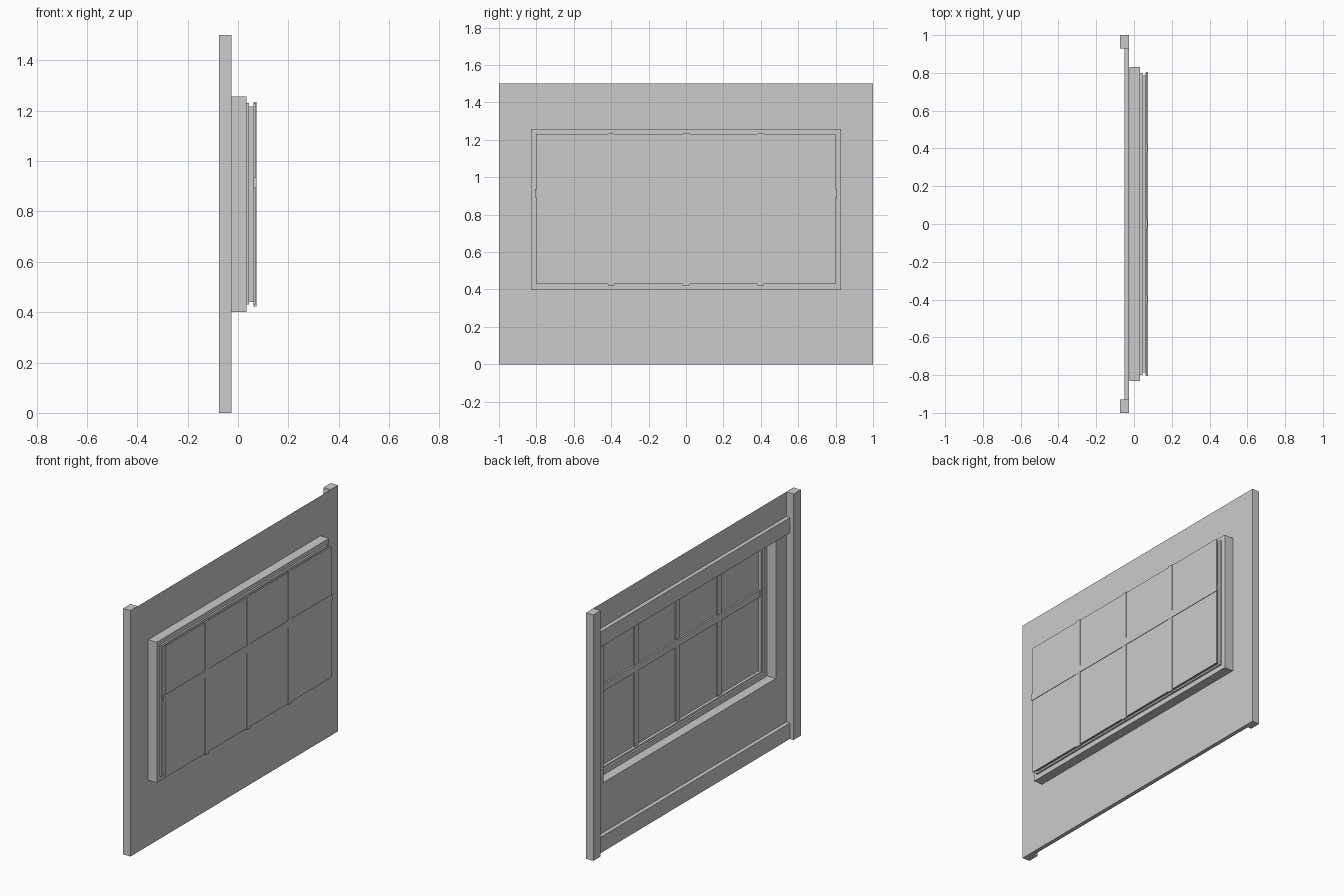
import bpy
import bmesh
from mathutils import Matrix, Vector

cube = bpy.data.objects.get("Cube")
if cube:
    bpy.data.objects.remove(cube, do_unlink=True)

grey = bpy.data.materials.new("plain_grey")
grey.use_nodes = True
grey.diffuse_color = (0.6, 0.6, 0.6, 1)
grey.node_tree.nodes["Principled BSDF"].inputs["Base Color"].default_value = (0.6, 0.6, 0.6, 1)


def finish(name, bm):
    bmesh.ops.recalc_face_normals(bm, faces=bm.faces)
    mesh = bpy.data.meshes.new(name)
    bm.to_mesh(mesh)
    bm.free()
    mesh.materials.append(grey)
    obj = bpy.data.objects.new(name, mesh)
    bpy.context.collection.objects.link(obj)
    return obj


def box(name, x, y, z):
    """Box from (low, high) ranges on each axis."""
    lo, hi = Vector((x[0], y[0], z[0])), Vector((x[1], y[1], z[1]))
    bm = bmesh.new()
    bmesh.ops.create_cube(bm, size=1, matrix=Matrix.Translation((lo + hi) / 2)
                          @ Matrix.Diagonal((hi - lo).to_4d()))
    return finish(name, bm)


def rect_shell(name, loops):
    """Open sheet lofted through rectangles given as (x, half width, bottom, top)."""
    bm = bmesh.new()
    rings = [[bm.verts.new((x, y, z)) for y, z in ((-w, b), (w, b), (w, t), (-w, t))]
             for x, w, b, t in loops]
    for a, b in zip(rings, rings[1:]):
        for i in range(4):
            j = (i + 1) % 4
            bm.faces.new((a[i], a[j], b[j], b[i]))
    obj = finish(name, bm)
    # Lofted outwards, so the sheet faces +x
    if obj.data.polygons[0].normal.x < 0:
        obj.data.flip_normals()
    return obj


FACE = -0.025
OPENING = (0.83, 0.40, 1.257)
SASH = (0.80, 0.43, 1.23)
NECK = (0.785, 0.44, 1.217)

# Wall sheet with its window opening
rect_shell("wall_panel", [(FACE, 1, 0, 1.5), (FACE, *OPENING)])

# Posts and rails behind the sheet
BACK = FACE - 0.0005
for side, s in (("right", -1), ("left", 1)):
    box(side + "_post", (-0.075, BACK), sorted((s * 0.93, s)), (0, 1.5))
box("bottom_rail", (-0.05, BACK), (-0.93, 0.93), (0, 0.097))
box("top_rail", (-0.05, BACK), (-0.93, 0.93), (1.257, 1.35))

# Projecting window surround and stepped sash
rect_shell("window_frame", [(FACE, *OPENING), (0.033, *OPENING), (0.033, *SASH)])
rect_shell("sash", [(0.033, *SASH), (0.044, *SASH), (0.044, *NECK), (0.062, *NECK)])
box("glass", (0.062, 0.07), (-0.8, 0.8), (0.43, 1.23))

# Glazing bars: outer strip over the glass, inner strip behind it
for i, y in enumerate((-0.4, 0, 0.4), 1):
    span = (y - 0.018, y + 0.018)
    box(f"outer_mullion_{i}", (0.0625, 0.0725), span, (0.422, 1.234))
    box(f"inner_mullion_{i}", (0.054, 0.063), span, NECK[1:])
box("outer_crossbar", (0.0625, 0.073), (-0.806, 0.806), (0.893, 0.937))
box("inner_crossbar", (0.052, 0.063), (-NECK[0], NECK[0]), (0.893, 0.937))
